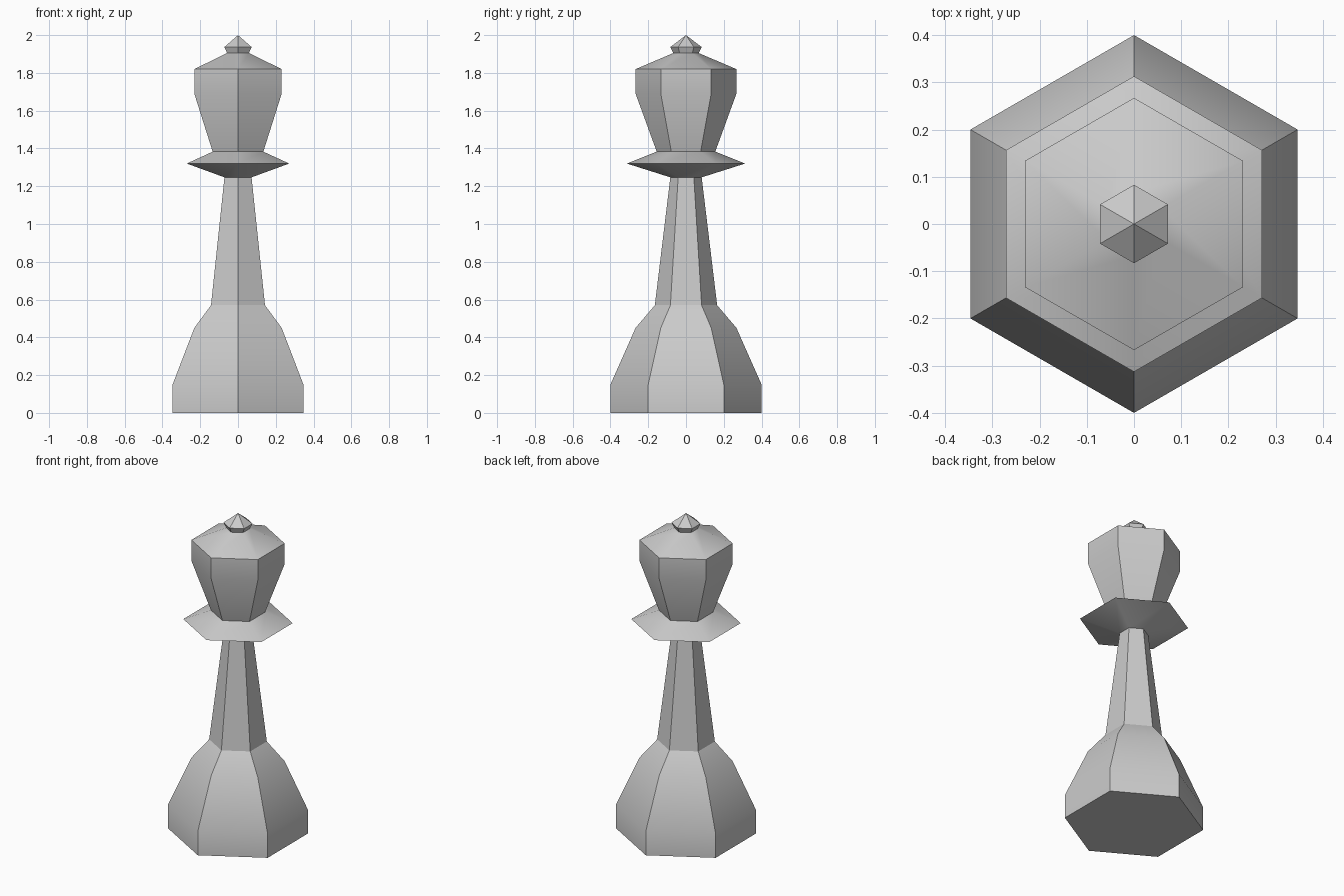
import bpy
import bmesh
from math import cos, sin, pi, radians

if "Cube" in bpy.data.objects:
    bpy.data.objects.remove(bpy.data.objects["Cube"])

SIDES = 6

# Single plain grey
grey = bpy.data.materials.new("light grey")
grey.use_nodes = True
colour = (0.6, 0.6, 0.6, 1)
grey.diffuse_color = colour
grey.node_tree.nodes["Principled BSDF"].inputs["Base Color"].default_value = colour


def lathe(name, profile):
    """Six-sided turned solid from (radius, height) pairs, corners on the y axis."""
    bm = bmesh.new()
    rings = []
    for r, z in profile:
        if r == 0:
            rings.append([bm.verts.new((0, 0, z))] * SIDES)
        else:
            angles = [pi / 2 + 2 * pi * i / SIDES for i in range(SIDES)]
            rings.append([bm.verts.new((r * cos(a), r * sin(a), z)) for a in angles])
    for low, high in zip(rings, rings[1:]):
        for i in range(SIDES):
            j = (i + 1) % SIDES
            bm.faces.new(dict.fromkeys((low[i], low[j], high[j], high[i])))
    bm.faces.new(rings[0][::-1])
    bmesh.ops.recalc_face_normals(bm, faces=bm.faces)
    mesh = bpy.data.meshes.new(name)
    bm.to_mesh(mesh)
    bm.free()
    mesh.materials.append(grey)
    obj = bpy.data.objects.new(name, mesh)
    bpy.context.collection.objects.link(obj)
    bpy.ops.object.select_all(action="DESELECT")
    obj.select_set(True)
    bpy.context.view_layer.objects.active = obj
    bpy.ops.object.shade_smooth_by_angle(angle=radians(30))
    return obj


# Whole turned piece: foot, stem, collar, head and finial in one profile
foot = [(0.4, 0), (0.4, 0.15), (0.267, 0.45), (0.165, 0.57)]
stem = [(0.083, 1.247)]
collar = [(0.313, 1.32), (0.155, 1.383)]
head = [(0.267, 1.69), (0.267, 1.82), (0.067, 1.905)]
finial = [(0.083, 1.937), (0, 2)]
lathe("chess_piece", foot + stem + collar + head + finial)
